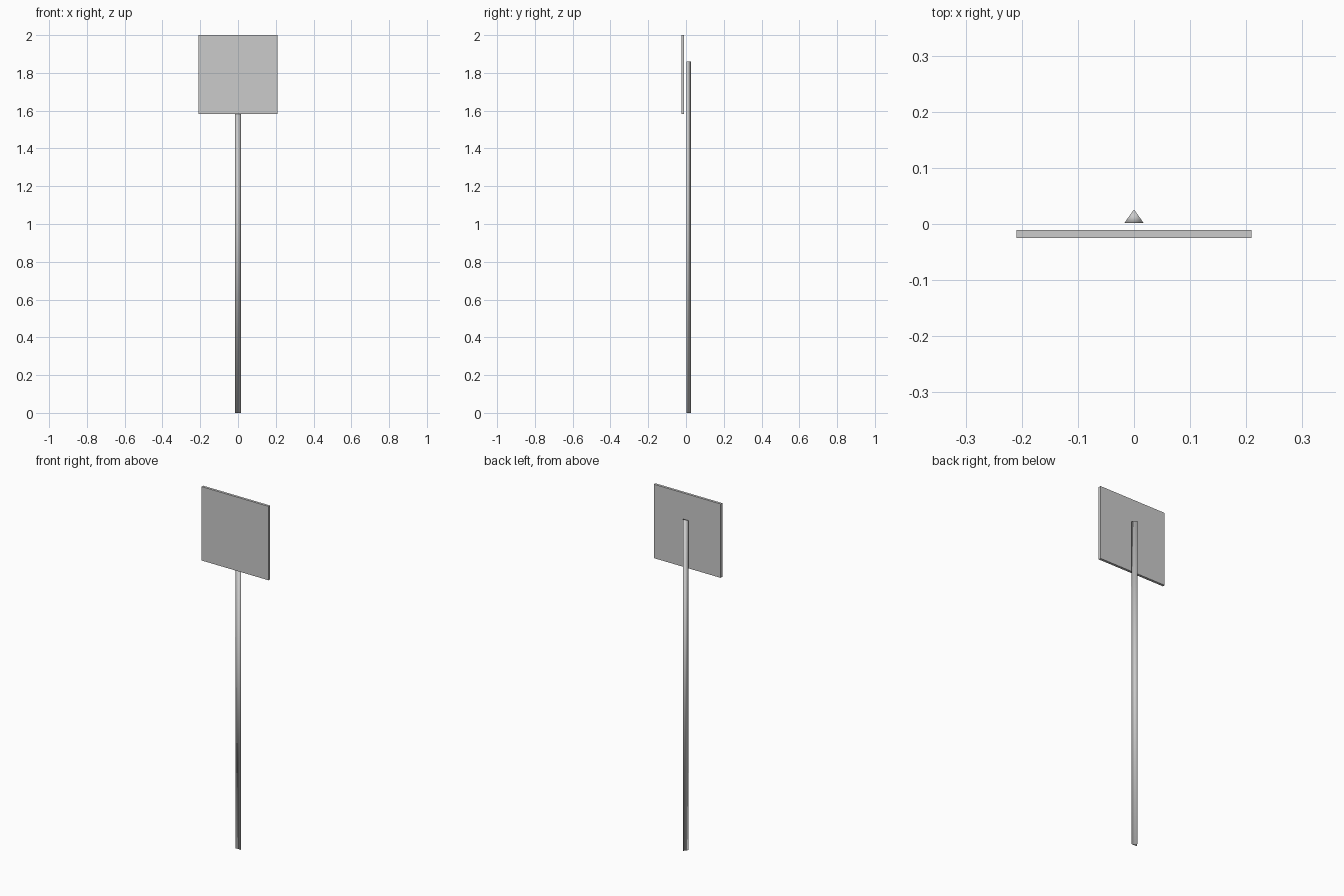
import bpy, bmesh

if "Cube" in bpy.data.objects:
    bpy.data.objects.remove(bpy.data.objects["Cube"])


def extrude_profile(name, points, z0, z1, smooth=False):
    """Prism from an xy profile, running from z0 up to z1."""
    bm = bmesh.new()
    base = bm.faces.new([bm.verts.new((x, y, z0)) for x, y in points])
    top = bmesh.ops.extrude_face_region(bm, geom=[base])["geom"]
    for v in top:
        if isinstance(v, bmesh.types.BMVert):
            v.co.z = z1
    # keep the base so the prism is closed
    if not base.is_valid or len(bm.faces) < len(points) + 2:
        bm.faces.new([v for v in bm.verts if abs(v.co.z - z0) < 1e-6])
    bmesh.ops.recalc_face_normals(bm, faces=bm.faces)
    for f in bm.faces:
        f.smooth = smooth
    mesh = bpy.data.meshes.new(name)
    bm.to_mesh(mesh)
    bm.free()
    obj = bpy.data.objects.new(name, mesh)
    bpy.context.collection.objects.link(obj)
    return obj


# Square sign plate at the front
extrude_profile("sign_plate",
                [(-0.209, -0.025), (0.209, -0.025), (0.209, -0.011), (-0.209, -0.011)],
                1.583, 2.0)

# Three-sided post behind the plate, softly shaded
extrude_profile("post", [(-0.017, 0.002), (0.017, 0.002), (0.0, 0.026)],
                0.0, 1.86, smooth=True)
